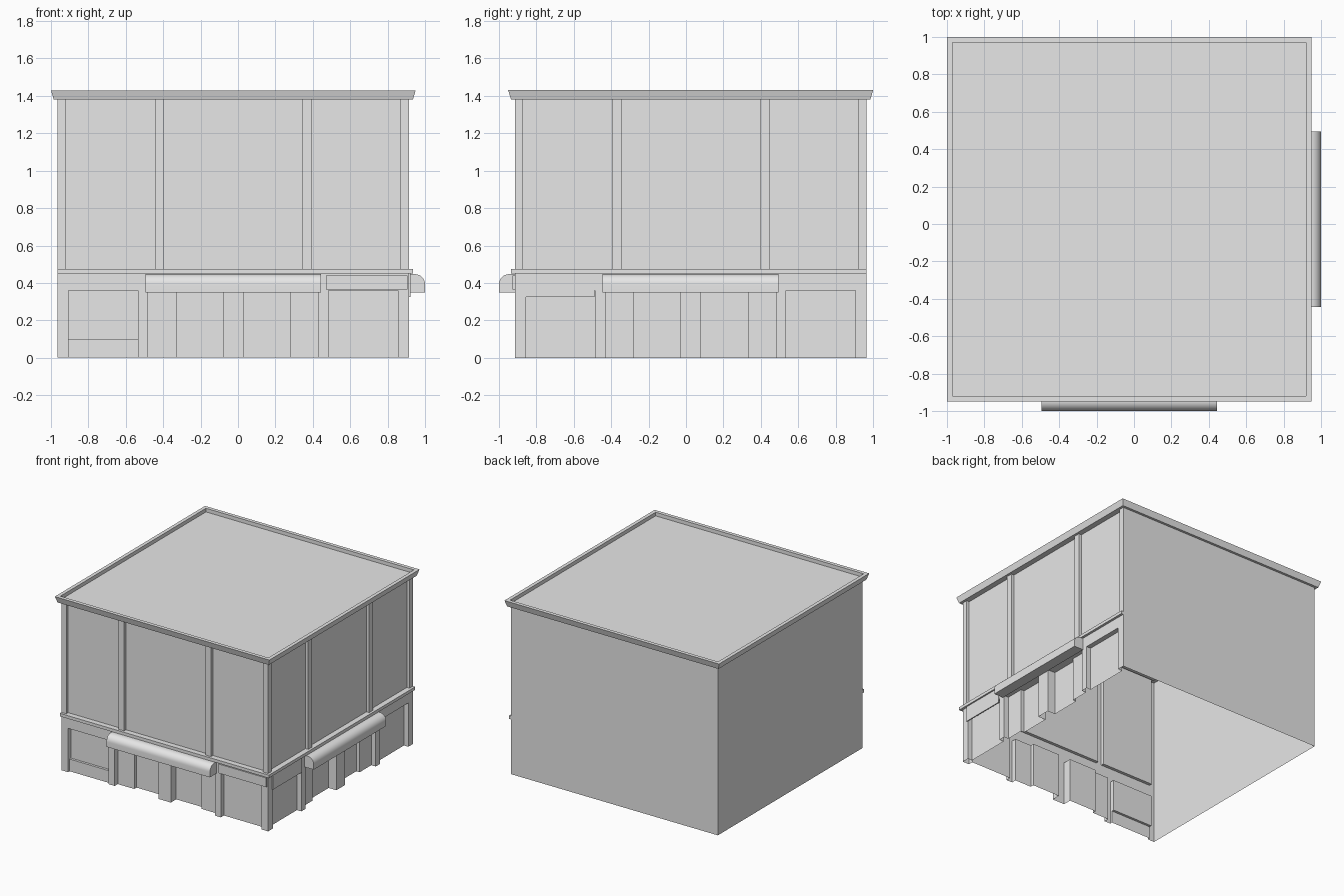
import bpy, bmesh, math
from mathutils import Matrix

cube = bpy.data.objects.get("Cube")
if cube:
    bpy.data.objects.remove(cube, do_unlink=True)

HALF = 0.94                   # half width of the walls
CENTRE = (-0.025, 0.025, 0)   # the awnings push the walls off centre
RIGHT = math.radians(90)      # turns a front part onto the +x side
WALL_TOP, LEDGE_TOP, LEDGE_LOW, OPENING = 1.38, 0.475, 0.45, 0.36

grey = bpy.data.materials.new("plain grey")
grey.use_nodes = True
grey.diffuse_color = (0.8, 0.8, 0.8, 1)
grey.node_tree.nodes["Principled BSDF"].inputs["Base Color"].default_value = (0.8, 0.8, 0.8, 1)


def finish(name, bm, turn=0.0, tidy=True):
    bmesh.ops.remove_doubles(bm, verts=bm.verts, dist=0.0001)
    if tidy:
        bmesh.ops.recalc_face_normals(bm, faces=bm.faces)
    mesh = bpy.data.meshes.new(name)
    bm.to_mesh(mesh)
    bm.free()
    mesh.materials.append(grey)
    ob = bpy.data.objects.new(name, mesh)
    ob.location = CENTRE
    ob.rotation_euler.z = turn
    bpy.context.collection.objects.link(ob)
    return ob


def quad(bm, *points):
    return bm.faces.new([bm.verts.new(p) for p in points])


def plate(name, u0, u1, z0, z1, thick, turn=0.0):
    """Box standing proud of the front wall plane."""
    bm = bmesh.new()
    size = Matrix.Diagonal((u1 - u0, thick, z1 - z0, 1))
    place = Matrix.Translation(((u0 + u1) / 2, -HALF - thick / 2, (z0 + z1) / 2))
    bmesh.ops.create_cube(bm, size=1, matrix=place @ size)
    return finish(name, bm, turn)


def facade(name, turn, has_sill):
    """Folded wall sheet: a grid of cells, each set back by its own depth."""
    half_us = [0.055, 0.305, 0.37, 0.42, 0.455, 0.51, 0.88, 0.895, HALF]
    us = [-u for u in reversed(half_us)] + half_us
    zs = [0, 0.1, OPENING, LEDGE_TOP, WALL_TOP]

    def depth(u, z):
        a = abs(u)
        if z > LEDGE_TOP:                       # upper panels between pilasters
            return 0 if 0.37 < a < 0.42 or a > 0.895 else 0.025
        if z > OPENING or a < 0.055 or 0.455 < a < 0.51 or a > 0.88:
            return 0                            # frieze, columns and piers
        if a < 0.305:                           # doors
            return 0.07
        if has_sill and u < -0.51 and z < 0.1:  # low wall under the window
            return 0.02
        return 0.04

    bm = bmesh.new()
    cells = [[-HALF + depth((u0 + u1) / 2, (z0 + z1) / 2) for z0, z1 in zip(zs, zs[1:])]
             for u0, u1 in zip(us, us[1:])]
    for i, column in enumerate(cells):
        u0, u1 = us[i], us[i + 1]
        for j, y in enumerate(column):
            z0, z1 = zs[j], zs[j + 1]
            quad(bm, (u0, y, z0), (u1, y, z0), (u1, y, z1), (u0, y, z1))
            if i + 1 < len(cells) and abs(cells[i + 1][j] - y) > 0.001:
                n = cells[i + 1][j]
                quad(bm, (u1, y, z0), (u1, n, z0), (u1, n, z1), (u1, y, z1))
            if j + 1 < len(column) and abs(column[j + 1] - y) > 0.001:
                n = column[j + 1]
                quad(bm, (u0, y, z1), (u1, y, z1), (u1, n, z1), (u0, n, z1))
    # Merge the flat cells into whole panels
    bmesh.ops.remove_doubles(bm, verts=bm.verts, dist=0.0001)
    bmesh.ops.dissolve_limit(bm, angle_limit=0.01, verts=bm.verts, edges=bm.edges)
    bmesh.ops.recalc_face_normals(bm, faces=bm.faces)
    big = max(bm.faces, key=lambda f: f.calc_area())
    if big.normal.y > 0:
        bmesh.ops.reverse_faces(bm, faces=bm.faces)
    return finish(name, bm, turn, tidy=False)


def awning(name, turn):
    """Rounded canopy: a quarter-round profile drawn out along the wall."""
    steps = 8
    profile = [(0, 0.35), (0, 0.447), (0.03, 0.447)]
    for k in range(1, steps + 1):
        t = math.pi / 2 * k / steps
        profile.append((0.03 + 0.055 * math.sin(t), 0.392 + 0.055 * math.cos(t)))
    profile.append((0.085, 0.35))
    bm = bmesh.new()
    end = bm.faces.new([bm.verts.new((-0.47, -HALF - d, z)) for d, z in profile])
    out = bmesh.ops.extrude_face_region(bm, geom=[end], use_keep_orig=True)
    moved = [v for v in out["geom"] if isinstance(v, bmesh.types.BMVert)]
    bmesh.ops.translate(bm, verts=moved, vec=(0.94, 0, 0))
    ob = finish(name, bm, turn)
    bpy.ops.object.select_all(action="DESELECT")
    ob.select_set(True)
    bpy.context.view_layer.objects.active = ob
    bpy.ops.object.shade_smooth_by_angle(angle=math.radians(30))


# Two shop fronts with canopies
for side, turn in (("front", 0.0), ("side", RIGHT)):
    facade(side + "_facade", turn, side == "front")
    awning(side + "_awning", turn)

# Ledge wrapping the street corner
plate("front_ledge", -HALF, HALF + 0.02, LEDGE_LOW, LEDGE_TOP, 0.02)
plate("side_ledge", -HALF, HALF, LEDGE_LOW, LEDGE_TOP, 0.02, RIGHT)

# Blank sign boards
plate("front_sign_board", 0.495, 0.93, 0.365, 0.44, 0.012)
plate("side_sign_board", -0.89, -0.515, 0.325, LEDGE_LOW, 0.008, RIGHT)

# Plain back and left walls
for name, turn in (("back_wall", math.pi), ("left_wall", -RIGHT)):
    bm = bmesh.new()
    quad(bm, (-HALF, -HALF, 0), (HALF, -HALF, 0), (HALF, -HALF, WALL_TOP), (-HALF, -HALF, WALL_TOP))
    finish(name, bm, turn, tidy=False)

# Flared cornice, rim and sunken roof, lofted from square rings
bm = bmesh.new()
rings = []
for r, z in ((0.91, WALL_TOP), (0.96, WALL_TOP), (0.975, 1.43), (0.945, 1.43), (0.945, 1.4)):
    rings.append([bm.verts.new((sx * r, sy * r, z)) for sx, sy in ((-1, -1), (1, -1), (1, 1), (-1, 1))])
for low, high in zip(rings, rings[1:]):
    for k in range(4):
        n = (k + 1) % 4
        bm.faces.new((low[k], low[n], high[n], high[k]))
bm.faces.new(rings[-1])
finish("roof_and_cornice", bm, tidy=False)
